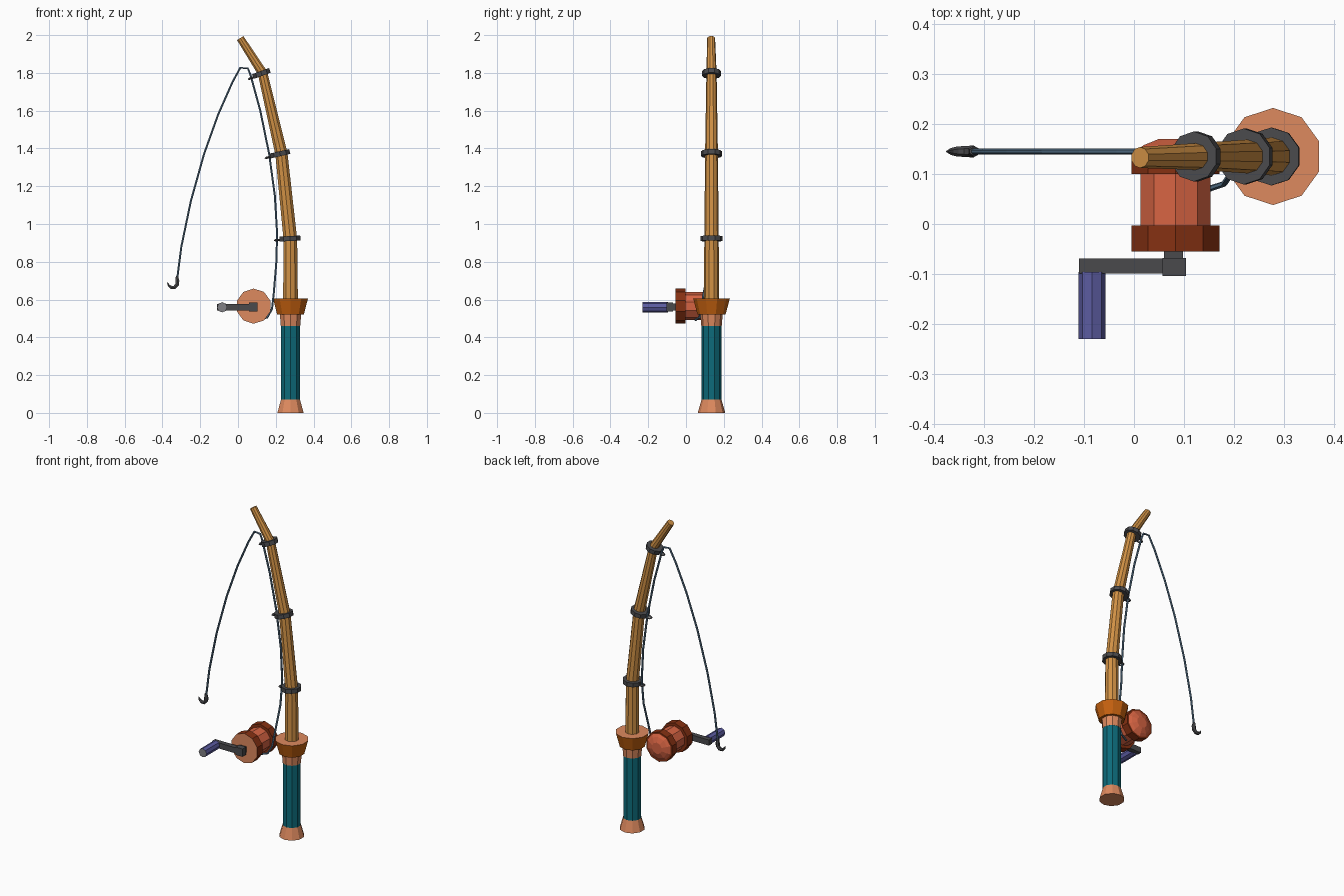
import bpy, bmesh, math
from mathutils import Vector

if "Cube" in bpy.data.objects:
    bpy.data.objects.remove(bpy.data.objects["Cube"])

def mat(name, r, g, b):
    lin = lambda c: c / 12.92 if c <= 0.04045 else ((c + 0.055) / 1.055) ** 2.4
    m = bpy.data.materials.new(name)
    m.diffuse_color = (lin(r), lin(g), lin(b), 1)
    m.use_nodes = True
    m.node_tree.nodes["Principled BSDF"].inputs["Base Color"].default_value = m.diffuse_color
    return m

WOOD = mat("wood", 0.82, 0.57, 0.27)
CORK = mat("cork", 0.87, 0.54, 0.37)
COLLAR = mat("burnt_orange", 0.77, 0.38, 0.06)
TEAL = mat("teal", 0.05, 0.42, 0.48)
RED = mat("spool_red", 0.84, 0.39, 0.26)
BROWN = mat("red_brown", 0.52, 0.19, 0.07)
DARK = mat("dark_metal", 0.29, 0.29, 0.30)
PURPLE = mat("purple", 0.36, 0.36, 0.63)
LINE = mat("line_blue", 0.36, 0.48, 0.58)
GREY = mat("grey", 0.50, 0.50, 0.52)

def sweep(name, pts, radii, sides, mats, ref=(0, 1, 0), caps=None):
    """Polygonal tube along pts; mats gives one material per segment, caps the two ends."""
    pts = [Vector(p) for p in pts]
    ref = Vector(ref)
    if not isinstance(mats, list):
        mats = [mats] * (len(pts) - 1)
    caps = caps or (mats[0], mats[-1])
    used = list(dict.fromkeys(mats + list(caps)))
    bm = bmesh.new()
    rings = []
    for i, (p, r) in enumerate(zip(pts, radii)):
        t = (pts[min(i + 1, len(pts) - 1)] - pts[max(i - 1, 0)]).normalized()
        n = t.cross(ref).normalized()
        b = n.cross(t)
        rings.append([bm.verts.new(p + r * (math.cos(a) * b + math.sin(a) * n))
                      for a in (2 * math.pi * k / sides for k in range(sides))])
    for i, m in enumerate(mats):
        for k in range(sides):
            j = (k + 1) % sides
            f = bm.faces.new((rings[i][k], rings[i][j], rings[i + 1][j], rings[i + 1][k]))
            f.material_index = used.index(m)
    for ring, m in zip((rings[0], rings[-1]), caps):
        bm.faces.new(ring).material_index = used.index(m)
    bmesh.ops.recalc_face_normals(bm, faces=bm.faces)
    me = bpy.data.meshes.new(name)
    bm.to_mesh(me)
    bm.free()
    for m in used:
        me.materials.append(m)
    ob = bpy.data.objects.new(name, me)
    bpy.context.collection.objects.link(ob)
    return ob

def box(name, lo, hi, m):
    lo, hi = Vector(lo), Vector(hi)
    bpy.ops.mesh.primitive_cube_add(size=1, location=(lo + hi) / 2)
    ob = bpy.context.object
    ob.name = name
    ob.scale = hi - lo
    ob.data.materials.append(m)
    return ob

RX, RY = 0.278, 0.135      # rod axis
CX, CZ = 0.083, 0.565      # reel axis

def upright(zs):
    return [(RX, RY, z) for z in zs]

def along_y(ys, x=CX, z=CZ):
    return [(x, y, z) for y in ys]

# Handle: flared butt, grip, neck and collar
sweep("butt_cap", upright([0, 0.07]), [0.073, 0.053], 10, CORK)
sweep("grip", upright([0.07, 0.46]), [0.053, 0.053], 10, TEAL)
sweep("grip_neck", upright([0.46, 0.53]), [0.054, 0.06], 10, CORK)
sweep("collar", upright([0.52, 0.605]), [0.074, 0.097], 10, COLLAR, caps=(COLLAR, CORK))

# Bent rod
sweep("rod", [(RX, RY, 0.6), (0.277, RY, 0.92), (0.230, RY, 1.37),
              (0.130, RY, 1.80), (0.012, 0.133, 1.984)],
      [0.041, 0.038, 0.034, 0.027, 0.021], 10, WOOD)

# Guide rings with line eyelets, tilted with the rod
for i, (x, z, r, tilt) in enumerate([(0.275, 0.923, 0.058, 3), (0.222, 1.372, 0.056, 13),
                                     (0.124, 1.797, 0.050, 20)]):
    a = math.radians(tilt)
    d = Vector((-math.sin(a), 0, math.cos(a)))
    side = Vector((-math.cos(a), 0, -math.sin(a)))
    c = Vector((x, RY, z))
    sweep(f"guide_ring_{i + 1}", [c - d * 0.013, c + d * 0.013], [r, r], 10, DARK)
    bpy.ops.mesh.primitive_torus_add(major_segments=8, minor_segments=4, major_radius=0.014,
                                     minor_radius=0.006, rotation=(0, -a, 0),
                                     location=c + side * (r + 0.008) - d * 0.005)
    bpy.context.object.name = f"eyelet_{i + 1}"
    bpy.context.object.data.materials.append(DARK)

# Reel
Z = (0, 0, 1)
sweep("reel_front_flange", along_y([-0.055, -0.003]), [0.093, 0.093], 10, BROWN, Z, (CORK, BROWN))
sweep("reel_spool", along_y([-0.003, 0.10]), [0.074, 0.074], 10, RED, Z)
sweep("reel_back_flange", along_y([0.10, 0.148]), [0.093, 0.093], 10, BROWN, Z)
sweep("reel_back_cap", along_y([0.148, 0.158, 0.170]), [0.082, 0.066, 0.035], 10, RED, Z)

# Crank
box("crank_shaft", (0.060, -0.075, 0.543), (0.098, -0.05, 0.580), DARK)
box("crank_hub", (0.057, -0.104, 0.536), (0.104, -0.068, 0.585), DARK)
box("crank_arm", (-0.11, -0.099, 0.542), (0.06, -0.069, 0.577), DARK)
sweep("crank_knob", along_y([-0.23, -0.096], -0.084, 0.559), [0.027, 0.027], 8, PURPLE, Z,
      (GREY, PURPLE))

# Fishing line from spool, through the eyelets, down to the hook
line = [(0.10, 0.05, 0.492), (0.155, 0.072, 0.505), (0.180, 0.08, 0.55), (0.190, 0.095, 0.64),
        (0.203, 0.13, 0.80), (0.207, 0.142, 0.95), (0.195, 0.145, 1.15), (0.165, 0.145, 1.37),
        (0.118, 0.145, 1.60), (0.066, 0.145, 1.79), (0.052, 0.145, 1.824), (0.012, 0.145, 1.827),
        (-0.03, 0.145, 1.75), (-0.105, 0.145, 1.58), (-0.18, 0.145, 1.37), (-0.25, 0.145, 1.12),
        (-0.30, 0.145, 0.88), (-0.322, 0.145, 0.71)]
sweep("fishing_line", line, [0.006] * len(line), 6, LINE)

# Hook
hook = [(-0.323, 0.725), (-0.321, 0.70), (-0.322, 0.68), (-0.336, 0.664), (-0.354, 0.664),
        (-0.366, 0.674), (-0.374, 0.69)]
sweep("hook", [(x, 0.145, z) for x, z in hook],
      [0.007, 0.012, 0.012, 0.011, 0.010, 0.007, 0.002], 6, DARK)
